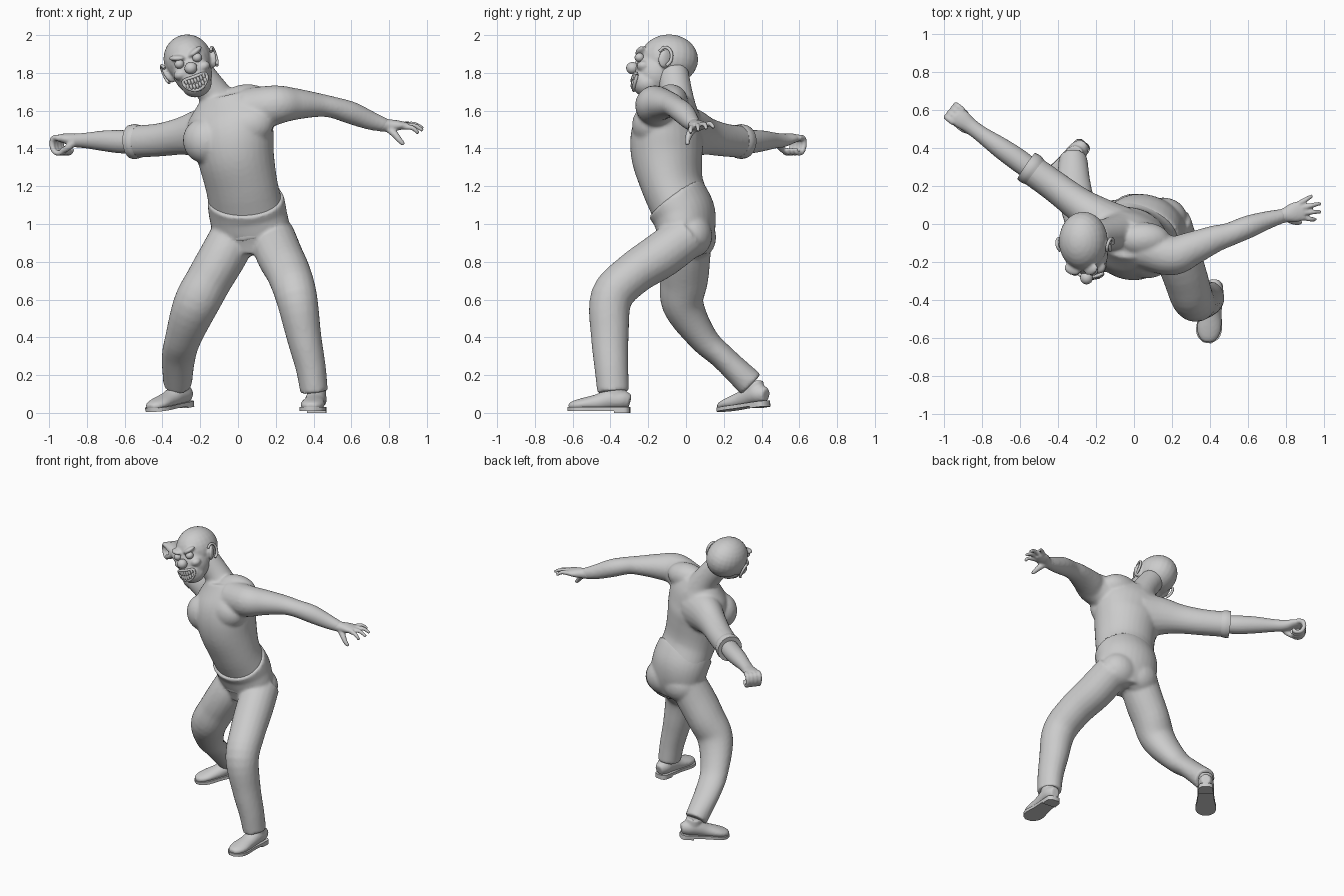
import bpy, bmesh
from math import sin, cos, pi, sqrt, radians
from mathutils import Vector, Matrix, Euler


def spline(pts, steps=5):
    """Smooth interpolation through points of any dimension."""
    p = [Vector(q) for q in pts]
    p = [p[0] * 2 - p[1]] + p + [p[-1] * 2 - p[-2]]
    out = []
    for a, b, c, d in zip(p, p[1:], p[2:], p[3:]):
        for i in range(steps):
            t = i / steps
            out.append((b * 2 + (c - a) * t + (a * 2 - b * 5 + c * 4 - d) * t**2
                        + (b * 3 - a - c * 3 + d) * t**3) * 0.5)
    return out + [p[-2]]


def tube(bm, pts, side=(0, 0, 1), n=20):
    """Closed loft through (x, y, z, radius along side, other radius)."""
    path = spline(pts)
    pos = [Vector(q[:3]) for q in path]
    rings = []
    for i, q in enumerate(path):
        t = (pos[min(i + 1, len(pos) - 1)] - pos[max(i - 1, 0)]).normalized()
        u = Vector(side)
        u = (u - t * u.dot(t)).normalized()
        v = t.cross(u)
        rings.append([bm.verts.new(pos[i] + u * q[3] * cos(k * 2 * pi / n) + v * q[4] * sin(k * 2 * pi / n))
                      for k in range(n)])
    for a, b in zip(rings, rings[1:]):
        for k in range(n):
            bm.faces.new((a[k], a[(k + 1) % n], b[(k + 1) % n], b[k]))
    bm.faces.new(rings[0][::-1])
    bm.faces.new(rings[-1])


def rod(bm, pts, r0, r1, side=(0, 0, 1)):
    """Round tapered tube, for fingers and rims."""
    m = len(pts) - 1
    tube(bm, [(*p, r0 + (r1 - r0) * i / m, r0 + (r1 - r0) * i / m) for i, p in enumerate(pts)], side, 12)


def ball(bm, loc, size, rot=(0, 0, 0)):
    m = Matrix.LocRotScale(Vector(loc), Euler([radians(a) for a in rot]), Vector(size))
    bmesh.ops.create_uvsphere(bm, u_segments=24, v_segments=14, radius=1, matrix=m)


def finish(name, bm, voxel=0, matrix=None, smooth=5):
    """Turn the bmesh into an object; voxel > 0 fuses its parts."""
    bmesh.ops.recalc_face_normals(bm, faces=bm.faces)
    if matrix:
        bm.transform(matrix)
    me = bpy.data.meshes.new(name)
    bm.to_mesh(me)
    bm.free()
    me.shade_smooth()
    me.set_sharp_from_angle(angle=radians(45))
    ob = bpy.data.objects.new(name, me)
    bpy.context.collection.objects.link(ob)
    if voxel:
        r = ob.modifiers.new("fuse", 'REMESH')
        r.mode, r.voxel_size, r.use_smooth_shade = 'VOXEL', voxel, True
        s = ob.modifiers.new("soften", 'SMOOTH')
        s.factor, s.iterations = 0.5, smooth
    return ob


# torso, neck, bare left arm and right sleeve
twist = (0.92, -0.36, 0.1)
bm = bmesh.new()
tube(bm, [(0.07, 0, 0.92, 0.18, 0.14), (0.05, -0.01, 1.05, 0.2, 0.155), (0.02, -0.07, 1.2, 0.195, 0.16),
          (-0.01, -0.1, 1.35, 0.205, 0.185), (-0.03, -0.1, 1.47, 0.225, 0.185),
          (-0.05, -0.08, 1.58, 0.23, 0.15), (-0.07, -0.07, 1.67, 0.15, 0.1)], twist, 32)
tube(bm, [(-0.07, -0.05, 1.58, 0.13, 0.12), (-0.12, -0.05, 1.68, 0.088, 0.088),
          (-0.21, -0.07, 1.8, 0.08, 0.085)], twist)
ball(bm, (0.05, -0.19, 1.52), (0.14, 0.095, 0.11), (0, -12, -8))
ball(bm, (-0.18, -0.15, 1.44), (0.115, 0.1, 0.12), (0, -25, -30))
ball(bm, (0.05, -0.08, 1.65), (0.14, 0.09, 0.09))
tube(bm, [(0.06, -0.13, 1.6, 0.12, 0.11), (0.2, -0.165, 1.63, 0.105, 0.105), (0.3, -0.13, 1.635, 0.085, 0.09),
          (0.42, -0.08, 1.63, 0.064, 0.072), (0.5, -0.055, 1.618, 0.057, 0.062),
          (0.6, -0.015, 1.588, 0.06, 0.06), (0.7, 0.02, 1.548, 0.05, 0.048), (0.79, 0.045, 1.52, 0.035, 0.036)])
tube(bm, [(-0.1, -0.03, 1.48, 0.16, 0.14), (-0.2, 0.04, 1.48, 0.13, 0.11), (-0.3, 0.11, 1.465, 0.1, 0.09),
          (-0.42, 0.2, 1.445, 0.088, 0.082), (-0.56, 0.3, 1.435, 0.085, 0.08)])
finish("torso_and_arms", bm, 0.011)

# trousers with tilted waist
bm = bmesh.new()
tube(bm, [(0.075, 0, 0.84, 0.13, 0.11), (0.075, 0, 0.94, 0.2, 0.145), (0.055, -0.01, 1.04, 0.208, 0.165),
          (0.045, -0.035, 1.1, 0.208, 0.168), (0.04, -0.06, 1.135, 0.204, 0.168)], (0.95, -0.25, 0), 32)
ball(bm, (0.0, 0.05, 0.93), (0.13, 0.11, 0.12))
ball(bm, (0.15, 0.03, 0.94), (0.13, 0.11, 0.12))
tube(bm, [(0.18, 0.01, 0.94, 0.12, 0.12), (0.22, -0.13, 0.835, 0.123, 0.122), (0.27, -0.28, 0.735, 0.117, 0.113),
          (0.31, -0.395, 0.61, 0.11, 0.112), (0.35, -0.403, 0.4, 0.092, 0.1),
          (0.385, -0.395, 0.24, 0.08, 0.09), (0.403, -0.385, 0.11, 0.073, 0.085)], (1, 0.1, 0))
tube(bm, [(-0.02, 0.02, 0.94, 0.125, 0.12), (-0.08, 0, 0.83, 0.125, 0.13), (-0.15, -0.01, 0.71, 0.122, 0.128),
          (-0.225, -0.015, 0.57, 0.12, 0.11), (-0.29, 0.09, 0.395, 0.097, 0.078),
          (-0.315, 0.2, 0.29, 0.09, 0.067), (-0.32, 0.345, 0.15, 0.075, 0.075)], (1, 0, 0))
finish("trousers", bm, 0.011)

# sleeve cuff roll on the right arm
bm = bmesh.new()
tube(bm, [(-0.52, 0.272, 1.438, 0.086, 0.08), (-0.54, 0.287, 1.437, 0.092, 0.086),
          (-0.565, 0.304, 1.435, 0.09, 0.084)])
finish("sleeve_cuff", bm)

# right forearm and fist
d, p = Vector((-0.78, 0.62, 0)), Vector((0.62, 0.78, 0))
bm = bmesh.new()
tube(bm, [(-0.5, 0.255, 1.437, 0.055, 0.055), (-0.6, 0.33, 1.435, 0.062, 0.06), (-0.7, 0.4, 1.44, 0.056, 0.055),
          (-0.8, 0.47, 1.442, 0.042, 0.043), (-0.86, 0.515, 1.443, 0.036, 0.042),
          (-0.905, 0.55, 1.452, 0.028, 0.05), (-0.935, 0.573, 1.455, 0.022, 0.05)])
for k in range(4):
    o = Vector((-0.93, 0.57, 1.425)) + p * (k - 1.5) * 0.027
    rod(bm, [o + d * a + Vector((0, 0, h)) for a, h in
             ((-0.01, 0.032), (0.028, 0.028), (0.038, -0.008), (0.018, -0.045), (-0.022, -0.048), (-0.035, -0.025))],
        0.017, 0.012, p)
rod(bm, [(-0.865, 0.49, 1.435), (-0.9, 0.5, 1.405), (-0.93, 0.525, 1.385), (-0.945, 0.55, 1.375)], 0.02, 0.013, p)
finish("right_forearm_and_fist", bm, 0.007, smooth=3)

# open left hand
bm = bmesh.new()
tube(bm, [(0.75, 0.035, 1.53, 0.04, 0.04), (0.79, 0.045, 1.522, 0.034, 0.038),
          (0.84, 0.06, 1.522, 0.028, 0.052), (0.89, 0.072, 1.522, 0.017, 0.052)])
for base, mid, tip in (((0.87, 0.108, 1.525), (0.905, 0.13, 1.53), (0.935, 0.147, 1.51)),
                       ((0.88, 0.085, 1.525), (0.935, 0.098, 1.528), (0.98, 0.108, 1.505)),
                       ((0.88, 0.06, 1.522), (0.935, 0.062, 1.52), (0.98, 0.065, 1.495)),
                       ((0.875, 0.036, 1.515), (0.925, 0.026, 1.508), (0.955, 0.024, 1.48))):
    rod(bm, [base, mid, tip], 0.016, 0.01)
rod(bm, [(0.8, 0.035, 1.505), (0.83, 0.018, 1.475), (0.855, 0.008, 1.445), (0.878, 0.008, 1.42)], 0.023, 0.011, (0, 1, 0))
finish("left_hand", bm, 0.007, smooth=3)

# head: built upright, then leaned sideways
lean = Matrix.Translation((-0.262, -0.1, 1.86)) @ Matrix.Rotation(radians(-20), 4, 'Y')
bm = bmesh.new()
ball(bm, (0, 0.01, 0.012), (0.128, 0.155, 0.133))
ball(bm, (0, -0.06, -0.06), (0.103, 0.11, 0.12))
ball(bm, (0, -0.1, -0.13), (0.08, 0.082, 0.066))
ball(bm, (0, -0.13, -0.115), (0.075, 0.055, 0.06))
for s in (-1, 1):
    ball(bm, (s * 0.052, -0.138, 0.038), (0.045, 0.03, 0.016), (0, -s * 18, s * 20))
    ball(bm, (s * 0.066, -0.125, -0.05), (0.036, 0.036, 0.028))
    ball(bm, (s * 0.125, -0.015, -0.03), (0.016, 0.034, 0.05), (0, s * 15, s * 25))
finish("head", bm, 0.008, lean, 4)

bm = bmesh.new()
for s in (-1, 1):
    ball(bm, (s * 0.05, -0.146, 0.004), (0.026, 0.026, 0.024))
finish("eyes", bm, 0, lean)
bm = bmesh.new()
ball(bm, (0, -0.183, -0.037), (0.034, 0.034, 0.032))
finish("ball_nose", bm, 0, lean)
bm = bmesh.new()
for s in (-1, 1):
    rod(bm, [(s * (0.128 + 0.018 * cos(a * 0.7 - 0.8)), -0.012 + 0.036 * sin(a), -0.022 + 0.05 * cos(a))
             for a in (-0.9, -0.3, 0.3, 0.9, 1.5, 2.2, 2.9)], 0.008, 0.009, (1, 0, 0))
finish("ear_rims", bm, 0, lean)


# grinning mouth: lips and two rows of teeth
def mouth(x, h):
    y = -0.128 - 0.058 * sqrt(max(0.08, 1 - (x / 0.08)**2 - (h / 0.07)**2))
    return (x, y, -0.122 + h + 5 * x * x)


bm = bmesh.new()
for h in (0.036, -0.036):
    rod(bm, [mouth(0.066 * sin(a * pi / 8), h * cos(a * pi / 8)) for a in range(-4, 5)], 0.009, 0.009)
finish("lips", bm, 0, lean)
bm = bmesh.new()
for h in (0.015, -0.015):
    for k in range(7):
        ball(bm, mouth((k - 3) * 0.0165, h * (1 - 0.05 * abs(k - 3))), (0.0085, 0.009, 0.016))
finish("teeth", bm, 0, lean)

# shoes: heel at the local origin, toe towards -y
outline = spline([(0, 0.025), (-0.02, 0.045), (-0.08, 0.05), (-0.17, 0.056), (-0.25, 0.068),
                  (-0.3, 0.056), (-0.33, 0.02)], 4)


def slab(bm, rows, z0, z1):
    ring = [(w, y) for y, w in rows] + [(-w, y) for y, w in reversed(rows)]
    f = bm.faces.new([bm.verts.new((x, y, z0)) for x, y in ring])
    top = bmesh.ops.extrude_face_region(bm, geom=[f])['geom']
    bmesh.ops.translate(bm, vec=(0, 0, z1 - z0), verts=[v for v in top if isinstance(v, bmesh.types.BMVert)])


for side, heel, yaw, pitch in (("left", (0.425, -0.297, 0), -7, 0), ("right", (-0.255, 0.43, 0.035), -40, 7)):
    m = (Matrix.Translation(heel) @ Matrix.Rotation(radians(yaw), 4, 'Z')
         @ Matrix.Rotation(radians(pitch), 4, 'X'))
    bm = bmesh.new()
    tube(bm, [(0, 0, 0.06, 0.03, 0.036), (0, -0.04, 0.07, 0.05, 0.05), (0, -0.1, 0.072, 0.054, 0.055),
              (0, -0.17, 0.055, 0.056, 0.045), (0, -0.25, 0.045, 0.064, 0.034),
              (0, -0.3, 0.038, 0.05, 0.026), (0, -0.325, 0.034, 0.025, 0.015)], (1, 0, 0))
    tube(bm, [(0, -0.075, 0.05, 0.05, 0.06), (0, -0.08, 0.14, 0.05, 0.055)], (1, 0, 0))
    finish(side + "_shoe", bm, 0.008, m, 3)
    bm = bmesh.new()
    slab(bm, outline, 0.01, 0.03)
    slab(bm, [q for q in outline if q[0] > -0.1], 0, 0.012)
    finish(side + "_shoe_sole", bm, 0, m)
